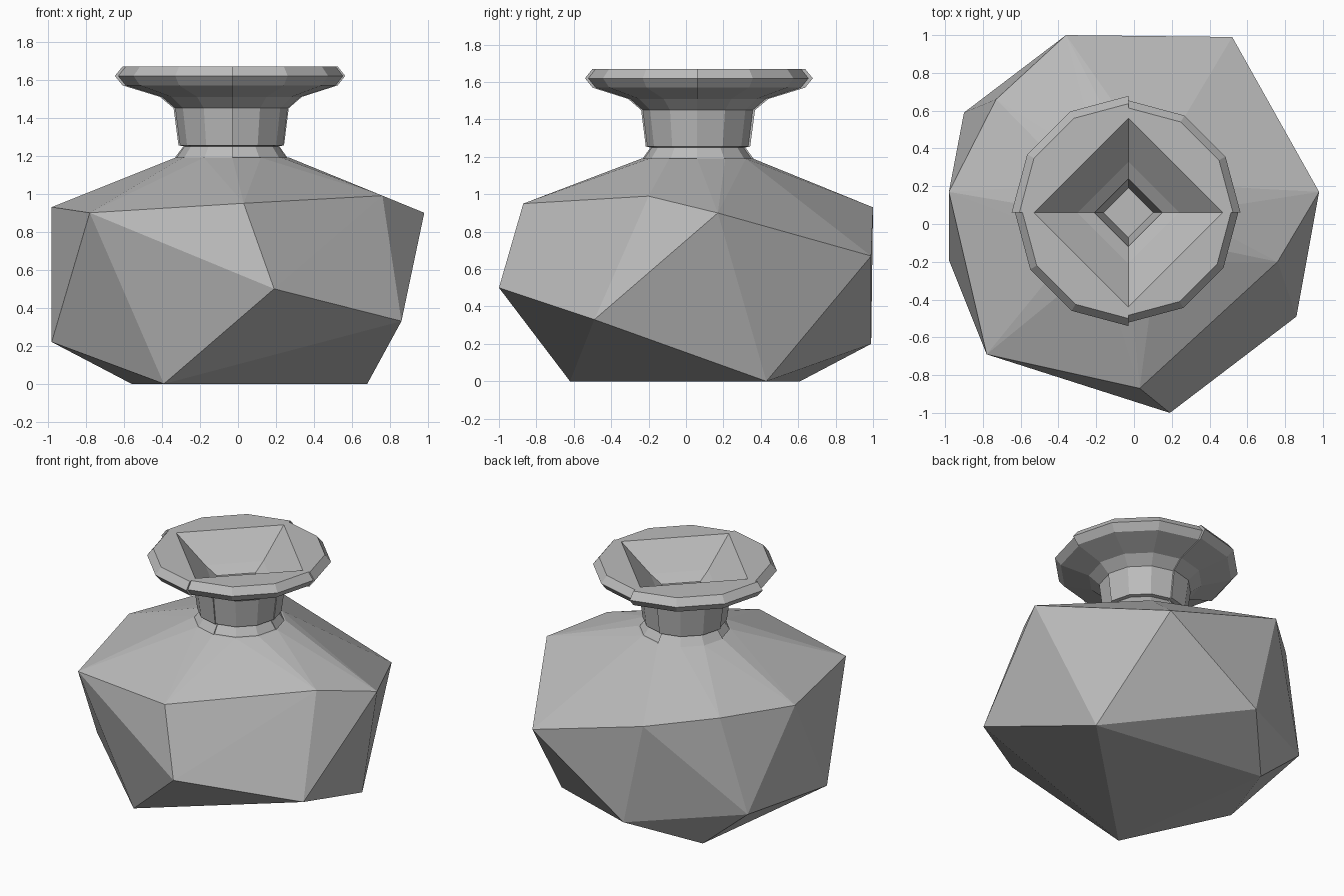
import bpy, bmesh
from math import sin, cos, radians

cube = bpy.data.objects.get("Cube")
if cube:
    bpy.data.objects.remove(cube)

CENTRE_X, CENTRE_Y = -0.03, 0.06

clay = bpy.data.materials.new("grey_clay")
clay.use_nodes = True
GREY = (0.5, 0.5, 0.5, 1)
clay.diffuse_color = GREY
clay.node_tree.nodes["Principled BSDF"].inputs["Base Color"].default_value = GREY


def make_object(name, bm):
    bmesh.ops.recalc_face_normals(bm, faces=bm.faces)
    mesh = bpy.data.meshes.new(name)
    bm.to_mesh(mesh)
    bm.free()
    mesh.materials.append(clay)
    obj = bpy.data.objects.new(name, mesh)
    bpy.context.collection.objects.link(obj)
    return obj


def around(r, angle, z):
    a = radians(angle)
    return (CENTRE_X + r * cos(a), CENTRE_Y + r * sin(a), z)


# Faceted body: hull of the hand-placed corners and the neck seat
shoulder = [(-.78, -.69, .9), (.03, -.87, .95), (.76, -.2, .99), (.98, .17, .9),
            (.52, .99, .67), (-.36, 1, .93), (-.73, .66, .96), (-.98, .17, .93)]
belly = [(.19, -1, .5), (.86, -.49, .33), (-.2, .99, .2), (-.9, .59, .29),
         (-.98, -.19, .22)]
foot = [(-.39, -.62, 0), (.68, .43, 0), (-.56, .61, 0)]
seat = [around(.3, i * 30, 1.19) for i in range(12)]
bm = bmesh.new()
for co in shoulder + belly + foot + seat:
    bm.verts.new(co)
hull = bmesh.ops.convex_hull(bm, input=bm.verts)
loose = set(hull["geom_interior"]) | set(hull["geom_unused"])
bmesh.ops.delete(bm, geom=[v for v in loose if isinstance(v, bmesh.types.BMVert)],
                 context="VERTS")
make_object("vase_body", bm)

# Neck and flared rim: round outside, square funnel inside
outer = [(.3, 1.18), (.25, 1.25), (.275, 1.255), (.3, 1.45), (.37, 1.51),
         (.56, 1.57), (.6, 1.62), (.56, 1.67)]
inner = [(.5, 1.67), (.27, 1.5), (.18, 1.45), (.13, 1.18)]


def neck_quarter(name, start, scale):
    bm = bmesh.new()
    rows = []
    for step in (0, 30, 60, 90):
        a = radians(step)
        square = 1 / (cos(a) + sin(a))
        points = [around(r * scale, start + step, z) for r, z in outer]
        points += [around(r * square, start + step, z) for r, z in inner]
        rows.append([bm.verts.new(p) for p in points])
    count = len(rows[0])
    for near, far in zip(rows, rows[1:]):
        for i in range(count):
            j = (i + 1) % count
            bm.faces.new((near[i], near[j], far[j], far[i]))
    bm.faces.new(rows[0])
    bm.faces.new(rows[-1])
    make_object(name, bm)


# Slightly mismatched quarters leave small steps in the rim
for name, start, scale in (("neck_back_left", 0, .99), ("neck_back_right", 90, 1.03),
                           ("neck_front_right", 180, 1.0), ("neck_front_left", 270, .97)):
    neck_quarter(name, start, scale)
